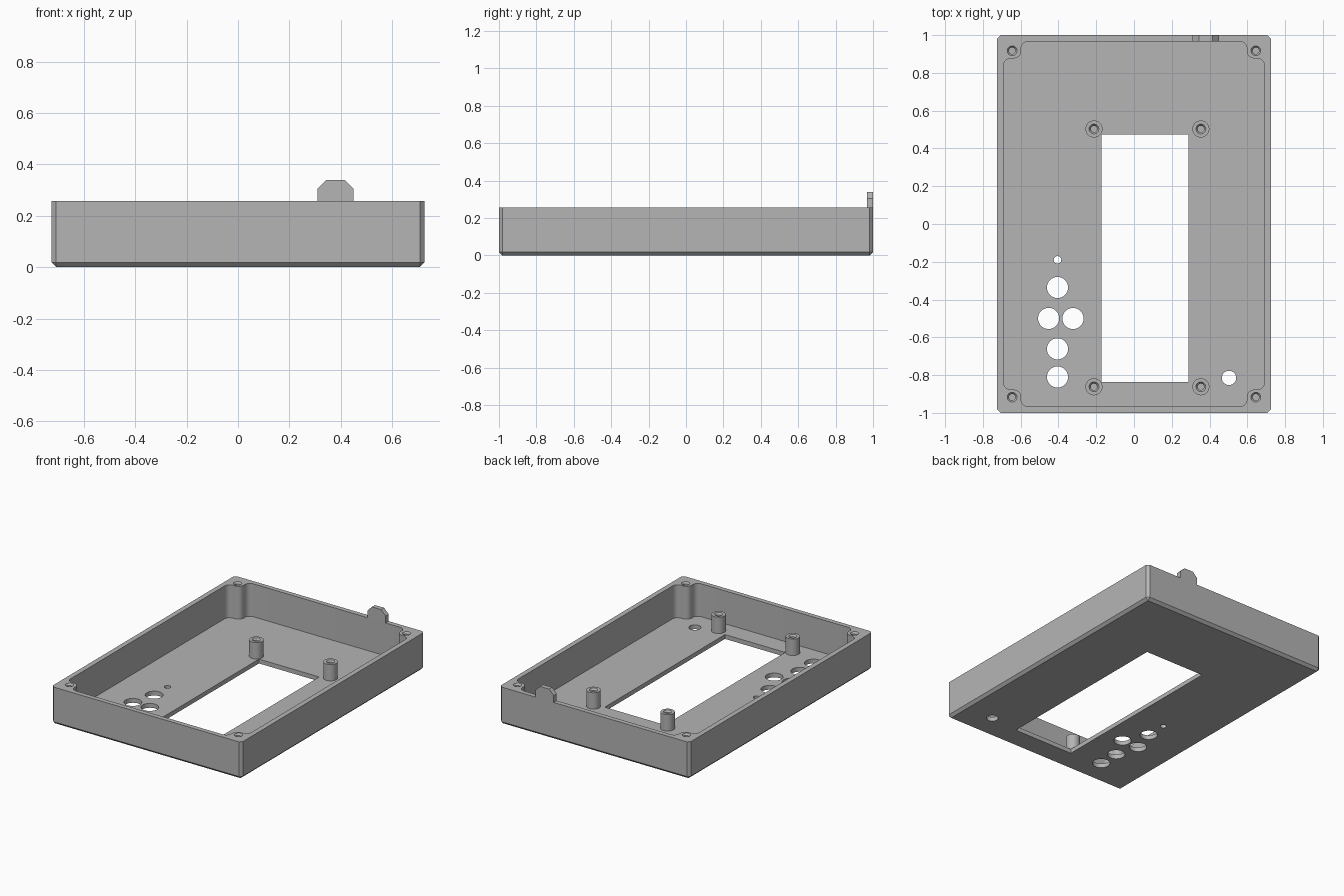
import bpy, bmesh, math
from mathutils import Vector

if "Cube" in bpy.data.objects:
    bpy.data.objects.remove(bpy.data.objects["Cube"], do_unlink=True)

grey = bpy.data.materials.new("plain grey")
grey.use_nodes = True
grey.diffuse_color = (0.46, 0.46, 0.46, 1)
grey.node_tree.nodes["Principled BSDF"].inputs["Base Color"].default_value = grey.diffuse_color

HX, HY, TOP, FLOOR, CHAMFER = 0.725, 1.0, 0.257, 0.03, 0.018
WALL_Y = 0.967


def make(name, bm):
    bmesh.ops.recalc_face_normals(bm, faces=bm.faces)
    mesh = bpy.data.meshes.new(name)
    bm.to_mesh(mesh)
    bm.free()
    mesh.materials.append(grey)
    obj = bpy.data.objects.new(name, mesh)
    bpy.context.collection.objects.link(obj)
    return obj


def prism(name, points, offset, axis):
    """Extrude a closed 3D outline along a vector."""
    bm = bmesh.new()
    face = bm.faces.new([bm.verts.new(p) for p in points])
    ext = bmesh.ops.extrude_face_region(bm, geom=[face])
    verts = [v for v in ext["geom"] if isinstance(v, bmesh.types.BMVert)]
    bmesh.ops.translate(bm, verts=verts, vec=Vector(axis) * offset)
    return make(name, bm)


def lathe(name, profile, x, y, sides=32):
    """Turn an (r, z) profile around a vertical axis; both ends are capped."""
    bm = bmesh.new()
    rings = [[bm.verts.new((x + r * math.cos(math.tau * i / sides),
                            y + r * math.sin(math.tau * i / sides), z))
              for i in range(sides)] for r, z in profile]
    for low, high in zip(rings, rings[1:]):
        for i in range(sides):
            j = (i + 1) % sides
            bm.faces.new((low[i], low[j], high[j], high[i]))
    bm.faces.new(rings[0])
    bm.faces.new(rings[-1])
    return make(name, bm)


def cut(target, cutter):
    mod = target.modifiers.new("cut", 'BOOLEAN')
    mod.operation, mod.solver, mod.object = 'DIFFERENCE', 'EXACT', cutter
    bpy.context.view_layer.objects.active = target
    bpy.ops.object.modifier_apply(modifier=mod.name)
    bpy.data.objects.remove(cutter, do_unlink=True)


def rounded(points, radius, steps=8):
    """Replace each right-angled corner with a quarter arc."""
    out = []
    for i, p in enumerate(points):
        a = (points[i - 1] - p).normalized() * radius
        b = (points[(i + 1) % len(points)] - p).normalized() * radius
        for k in range(steps + 1):
            t = math.pi / 2 * k / steps
            out.append(p + a * (1 - math.sin(t)) + b * (1 - math.cos(t)))
    return out


def rect(x0, x1, y0, y1, z):
    return [(x0, y0, z), (x1, y0, z), (x1, y1, z), (x0, y1, z)]


def screw_hole(x, y, top, depth):
    """Blind hole with a countersunk mouth."""
    return lathe("hole_cutter", [(0.017, top - depth), (0.017, top - 0.012),
                                 (0.026, top), (0.026, top + 0.02)], x, y)


# Outer shell: box with every edge chamfered except the open rim
bm = bmesh.new()
bmesh.ops.create_cube(bm, size=1)
for v in bm.verts:
    v.co = (v.co.x * 2 * HX, v.co.y * 2 * HY, (v.co.z + 0.5) * TOP)
edges = [e for e in bm.edges if min(v.co.z for v in e.verts) < 0.01]
bmesh.ops.bevel(bm, geom=edges, offset=CHAMFER, segments=1, affect='EDGES')
tray = make("tray_shell", bm)

# Cavity that leaves a rounded screw pillar in each corner
quarter = [(0.69, 0.877), (0.598, 0.877), (0.598, WALL_Y)]
outline = []
for sx, sy in ((1, 1), (-1, 1), (-1, -1), (1, -1)):
    pts = [Vector((x * sx, y * sy, FLOOR)) for x, y in quarter]
    outline += pts if sx * sy > 0 else pts[::-1]
cut(tray, prism("cavity_cutter", rounded(outline, 0.038), 0.5, (0, 0, 1)))

# Display window, button holes, indicator hole and cable hole in the floor
cut(tray, prism("window_cutter", rect(-0.172, 0.288, -0.836, 0.474, -0.05), 0.15, (0, 0, 1)))
for x, y, r in ((-0.405, -0.336, 0.056), (-0.452, -0.5, 0.056), (-0.323, -0.5, 0.056),
                (-0.405, -0.661, 0.056), (-0.405, -0.81, 0.056),
                (-0.405, -0.19, 0.02), (0.503, -0.815, 0.038)):
    cut(tray, lathe("hole_cutter", [(r, -0.05), (r, 0.1)], x, y))

# Screw holes in the corner pillars
for sx in (-1, 1):
    for sy in (-1, 1):
        cut(tray, screw_hole(sx * 0.645, sy * 0.917, TOP, 0.15))

# Standoffs around the window
parts = [tray]
for side, x in (("right", -0.212), ("left", 0.354)):
    for end, y in (("front", -0.862), ("back", 0.503)):
        post = lathe(f"standoff_{end}_{side}", [(0.045, FLOOR - 0.01), (0.045, 0.143)], x, y)
        cut(post, screw_hole(x, y, 0.143, 0.09))
        parts.append(post)

# Clip tab rising from the back wall
tab = [(0.31, TOP), (0.45, TOP), (0.45, 0.305), (0.415, 0.34), (0.345, 0.34), (0.31, 0.305)]
parts.append(prism("clip_tab", [(x, WALL_Y, z) for x, z in tab], HY - WALL_Y, (0, 1, 0)))

# Smooth the round walls and keep hard edges crisp
bpy.ops.object.select_all(action='DESELECT')
for obj in parts:
    obj.select_set(True)
bpy.context.view_layer.objects.active = tray
bpy.ops.object.shade_smooth_by_angle(angle=math.radians(30))
